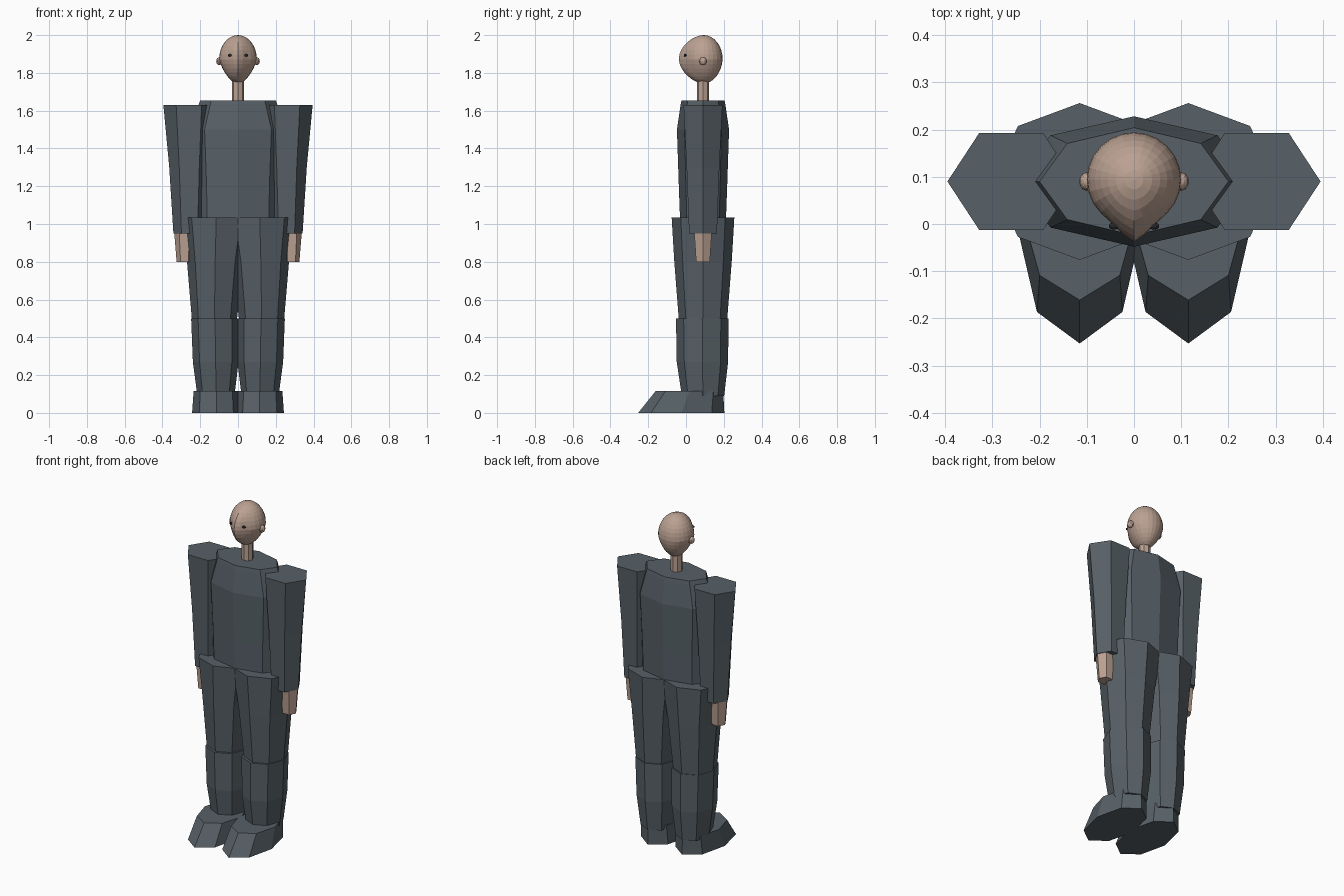
import bpy, bmesh, math

cube = bpy.data.objects.get("Cube")
if cube:
    bpy.data.objects.remove(cube)


def material(name, rgb):
    m = bpy.data.materials.new(name)
    m.use_nodes = True
    m.diffuse_color = (*rgb, 1)
    m.node_tree.nodes["Principled BSDF"].inputs["Base Color"].default_value = (*rgb, 1)
    return m


CLOTH = material("slate cloth", (0.095, 0.118, 0.135))
SKIN = material("skin", (0.50, 0.36, 0.29))
DARK = material("dark eye", (0.02, 0.02, 0.022))
MID_Y = 0.09


def finish(name, bm, mat):
    bmesh.ops.recalc_face_normals(bm, faces=bm.faces)
    mesh = bpy.data.meshes.new(name)
    bm.to_mesh(mesh)
    bm.free()
    mesh.materials.append(mat)
    obj = bpy.data.objects.new(name, mesh)
    bpy.context.collection.objects.link(obj)
    return obj


def loft(name, rings, sides, mat):
    """Stack elliptical rings given as (z, centre x, centre y, radius x, radius y)."""
    bm = bmesh.new()
    loops = []
    for z, cx, cy, rx, ry in rings:
        angles = [math.tau * i / sides for i in range(sides)]
        loops.append([bm.verts.new((cx + rx * math.cos(a), cy + ry * math.sin(a), z))
                      for a in angles])
    for low, high in zip(loops, loops[1:]):
        for i in range(sides):
            j = (i + 1) % sides
            bm.faces.new((low[i], low[j], high[j], high[i]))
    bm.faces.new(loops[0])
    bm.faces.new(loops[-1])
    return finish(name, bm, mat)


def ball(name, centre, radii, segments, rings, mat):
    bm = bmesh.new()
    bmesh.ops.create_uvsphere(bm, u_segments=segments, v_segments=rings, radius=1)
    for v in bm.verts:
        v.co = [c + r * p for c, r, p in zip(centre, radii, v.co)]
    return finish(name, bm, mat)


def side_loft(part, rings, sides, mat):
    """Build the same limb on both sides of the body."""
    for label, s in (("left", 1), ("right", -1)):
        loft(f"{label}_{part}", [(z, s * x, y, rx, ry) for z, x, y, rx, ry in rings], sides, mat)


# Torso
loft("torso", [
    (0.98, 0, MID_Y, 0.23, 0.12),
    (1.20, 0, MID_Y, 0.235, 0.128),
    (1.50, 0, MID_Y, 0.25, 0.138),
    (1.635, 0, MID_Y, 0.207, 0.118),
    (1.655, 0, MID_Y, 0.20, 0.114)], 8, CLOTH)

# Arms and hands
side_loft("arm", [
    (0.95, 0.257, MID_Y, 0.085, 0.085),
    (1.30, 0.258, MID_Y, 0.106, 0.10),
    (1.63, 0.26, MID_Y, 0.135, 0.119)], 6, CLOTH)
side_loft("hand", [
    (0.80, 0.283, MID_Y, 0.042, 0.042),
    (0.96, 0.285, MID_Y, 0.053, 0.054)], 6, SKIN)

# Legs and feet
side_loft("thigh", [
    (0.48, 0.125, MID_Y, 0.118, 0.127),
    (0.80, 0.121, MID_Y, 0.149, 0.152),
    (1.035, 0.115, MID_Y, 0.185, 0.166)], 8, CLOTH)
side_loft("shin", [
    (0.09, 0.117, MID_Y, 0.098, 0.112),
    (0.27, 0.118, 0.087, 0.121, 0.136),
    (0.50, 0.122, 0.086, 0.126, 0.139)], 8, CLOTH)
side_loft("foot", [
    (0.0, 0.115, -0.025, 0.128, 0.228),
    (0.115, 0.115, 0.018, 0.12, 0.179)], 8, CLOTH)

# Neck
loft("neck", [(1.64, 0, MID_Y, 0.033, 0.033), (1.78, 0, MID_Y, 0.033, 0.033)], 8, SKIN)

# Head: egg shape with a nose ridge drawn forward
head = ball("head", (0, 0, 0), (1, 1, 1), 24, 16, SKIN)
for v in head.data.vertices:
    x, y, z = v.co
    chin = max(0, -z)
    px = 0.1 * x * (1 - 0.3 * chin)
    py = 0.1 * y * (1 - 0.08 * chin)
    if y < 0:
        ridge = max(0, 1 - abs(px) / 0.055) * max(0, 1 - z * z)
        py -= 0.032 * ridge
    v.co = (px, MID_Y + 0.004 + py, 1.872 + 0.128 * z)

# Ears and eyes
for label, s in (("left", 1), ("right", -1)):
    ball(f"{label}_ear", (s * 0.1, MID_Y, 1.862), (0.016, 0.02, 0.021), 10, 8, SKIN)
    ball(f"{label}_eye", (s * 0.042, -0.004, 1.893), (0.012, 0.008, 0.007), 10, 6, DARK)
